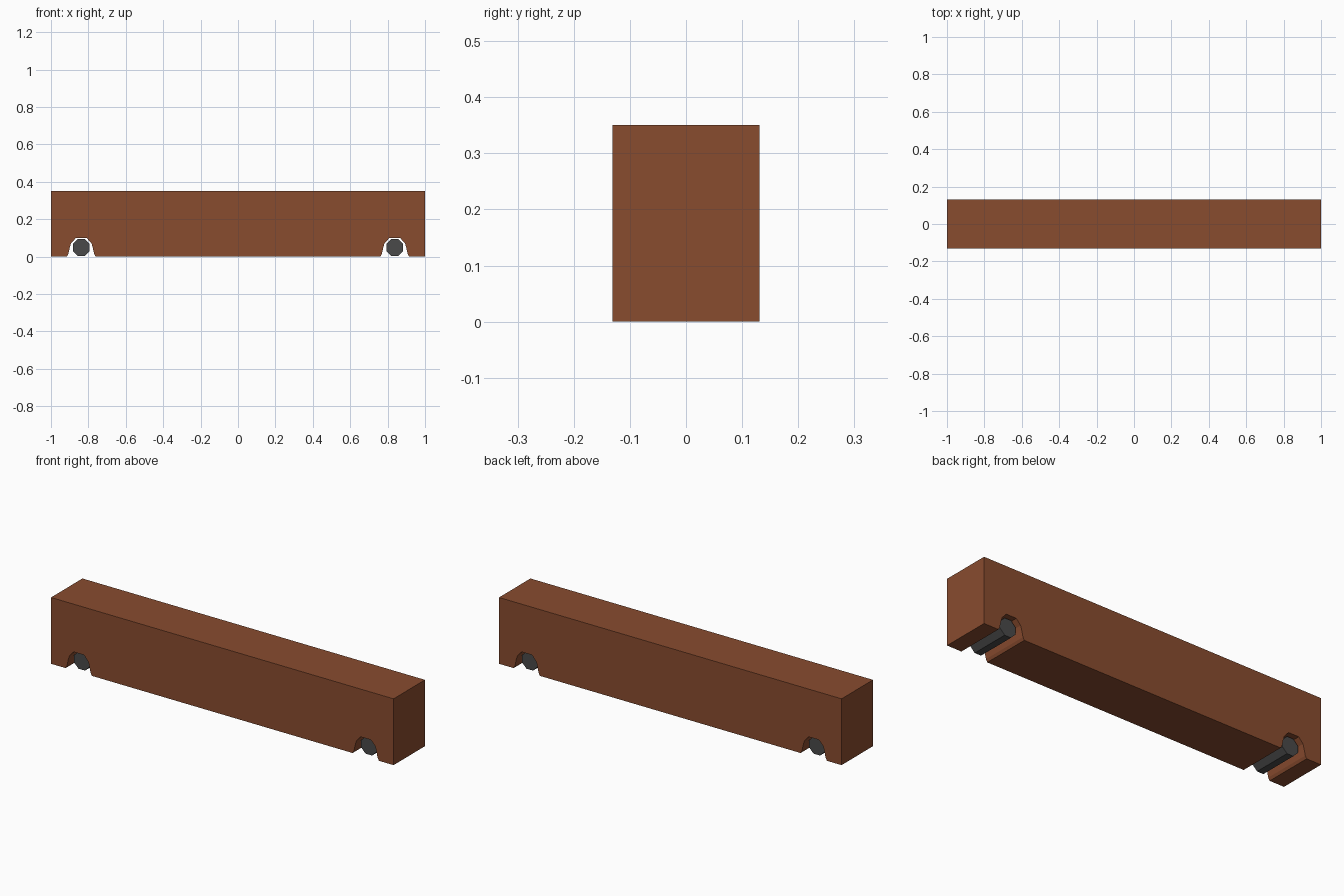
import bpy, bmesh, math

if "Cube" in bpy.data.objects:
    bpy.data.objects.remove(bpy.data.objects["Cube"])

def material(name, rgb):
    m = bpy.data.materials.new(name)
    m.diffuse_color = (*rgb, 1)
    m.use_nodes = True
    m.node_tree.nodes["Principled BSDF"].inputs["Base Color"].default_value = m.diffuse_color
    return m

BROWN = material("rust_brown", (0.25, 0.072, 0.028))
GREY = material("dark_grey", (0.068, 0.068, 0.068))

LENGTH, HALF_W, HEIGHT = 1.0, 0.131, 0.35
WHEEL_X, WHEEL_Z, WHEEL_R, WHEEL_HALF = 0.838, 0.048, 0.049, 0.106

def extrude_profile(name, points, half_width, mat):
    """Extrude an (x, z) outline symmetrically along y."""
    bm = bmesh.new()
    face = bm.faces.new([bm.verts.new((x, -half_width, z)) for x, z in points])
    ext = bmesh.ops.extrude_face_region(bm, geom=[face])
    verts = [v for v in ext["geom"] if isinstance(v, bmesh.types.BMVert)]
    bmesh.ops.translate(bm, verts=verts, vec=(0, 2 * half_width, 0))
    bmesh.ops.recalc_face_normals(bm, faces=bm.faces)
    mesh = bpy.data.meshes.new(name)
    bm.to_mesh(mesh)
    bm.free()
    mesh.materials.append(mat)
    obj = bpy.data.objects.new(name, mesh)
    bpy.context.collection.objects.link(obj)
    return obj

# Body: box outline with an angular arch cut in the underside at each end
half_arch = [(-0.077, 0), (-0.069, 0.014), (-0.061, 0.05), (-0.055, 0.07), (-0.03, 0.098)]
arch = half_arch + [(-x, z) for x, z in reversed(half_arch)]
outline = [(-LENGTH, 0)]
for cx in (-WHEEL_X, WHEEL_X):
    outline += [(cx + x, z) for x, z in arch]
outline += [(LENGTH, 0), (LENGTH, HEIGHT), (-LENGTH, HEIGHT)]
extrude_profile("body", outline, HALF_W, BROWN)

# Wheels: eight-sided rollers, slightly recessed in the arches
for side, name in ((-1, "left_wheel_roller"), (1, "right_wheel_roller")):
    ring = [(side * WHEEL_X + WHEEL_R * math.cos(math.pi * (i + 0.5) / 4),
             WHEEL_Z + WHEEL_R * math.sin(math.pi * (i + 0.5) / 4)) for i in range(8)]
    extrude_profile(name, ring, WHEEL_HALF, GREY)
